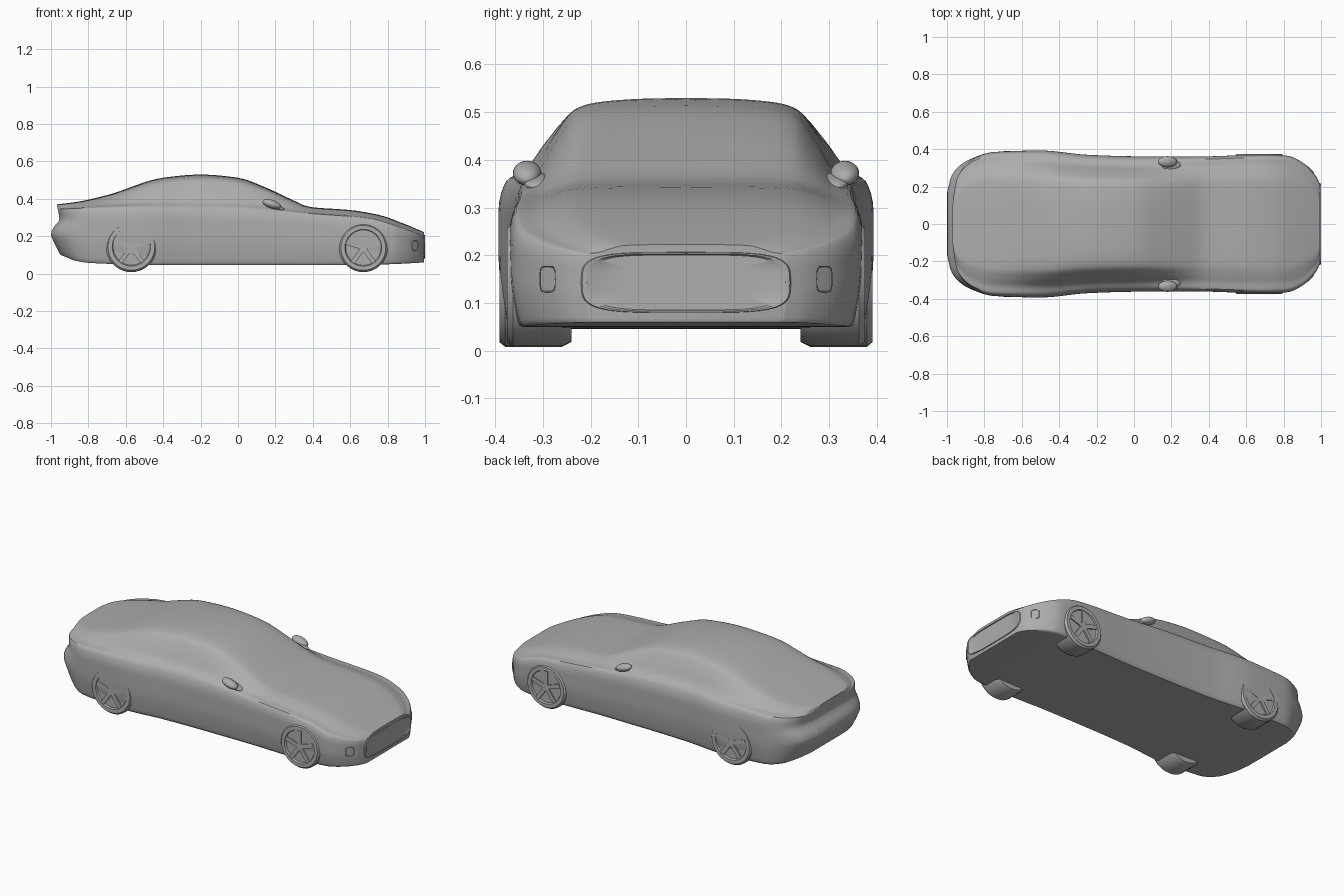
import bpy, bmesh, math
from mathutils import Vector
from mathutils.bvhtree import BVHTree

cube = bpy.data.objects.get("Cube")
if cube:
    bpy.data.objects.remove(cube)

grey = bpy.data.materials.new("plain_grey")
grey.use_nodes = True
grey.diffuse_color = (0.42, 0.42, 0.42, 1)
grey.node_tree.nodes["Principled BSDF"].inputs["Base Color"].default_value = (0.42, 0.42, 0.42, 1)


def finish(name, bm, angle=35):
    bmesh.ops.recalc_face_normals(bm, faces=bm.faces)
    mesh = bpy.data.meshes.new(name)
    bm.to_mesh(mesh)
    bm.free()
    mesh.materials.append(grey)
    obj = bpy.data.objects.new(name, mesh)
    bpy.context.collection.objects.link(obj)
    bpy.ops.object.select_all(action='DESELECT')
    obj.select_set(True)
    bpy.context.view_layer.objects.active = obj
    bpy.ops.object.shade_smooth_by_angle(angle=math.radians(angle))
    return obj


def smooth(points, x):
    """Smooth curve through (position, value) pairs without overshoot."""
    n = len(points)
    x = min(max(x, points[0][0]), points[-1][0])

    def grad(i):
        if i < 1 or i >= n:
            return 0
        return (points[i][1] - points[i - 1][1]) / (points[i][0] - points[i - 1][0])

    def slope(i):
        if i == 0:
            return grad(1)
        if i == n - 1:
            return grad(i)
        a, b = grad(i), grad(i + 1)
        return 2 * a * b / (a + b) if a * b > 0 else 0

    k = next(i for i in range(n - 1) if x <= points[i + 1][0])
    (x0, y0), (x1, y1) = points[k], points[k + 1]
    d = x1 - x0
    t = (x - x0) / d
    return ((1 + 2 * t) * (1 - t) ** 2 * y0 + t * (1 - t) ** 2 * d * slope(k)
            + t * t * (3 - 2 * t) * y1 + t * t * (t - 1) * d * slope(k + 1))


# Body outlines along the length: half width, roofline, shoulder and sill
WIDTH = [(-1, .17), (-.98, .25), (-.94, .305), (-.88, .345), (-.75, .385), (-.5, .393),
         (-.25, .37), (0, .362), (.3, .36), (.7, .37), (.82, .365), (.9, .33), (.97, .26), (1, .2)]
ROOF = [(-1, .37), (-.85, .387), (-.7, .42), (-.4, .513), (-.2, .53), (0, .513), (.15, .46),
        (.3, .39), (.38, .357), (.6, .34), (.75, .315), (.88, .27), (1, .22)]
SHOULDER = [(-1, .345), (-.6, .355), (0, .345), (.4, .32), (.7, .295), (.87, .245), (1, .2)]
SILL = [(-1, .1), (-.9, .068), (-.75, .055), (-.4, .045), (.5, .045), (.8, .05), (1, .06)]
# Tail profile: how far each height sits in from the bumper
TAIL = [(.07, .07), (.11, .045), (.17, .015), (.21, 0), (.25, .015), (.29, .045), (.33, .04), (.37, .03)]


def half_section(x):
    w, top, sh, low = (smooth(c, x) for c in (WIDTH, ROOF, SHOULDER, SILL))
    h, side = top - sh, sh - low
    ctrl = [(0, low), (.5, low), (.93, low), (.975, low + .18 * side), (1, low + .5 * side),
            (1, low + .8 * side), (.96, sh), (.86, sh + .18 * h), (.75, sh + .56 * h),
            (.63, sh + .87 * h), (.5, sh + .95 * h), (.25, sh + .99 * h), (0, top)]
    ys = [(i, c[0] * w) for i, c in enumerate(ctrl)]
    zs = [(i, c[1]) for i, c in enumerate(ctrl)]
    steps = 4 * (len(ctrl) - 1)
    pts = []
    for i in range(steps + 1):
        y, z = smooth(ys, i / 4), smooth(zs, i / 4)
        pull = max(0, (-.8 - x) / .2)
        pts.append(Vector((x + pull * smooth(TAIL, z), y, z)))
    return pts


# Lofted body shell
bm = bmesh.new()
rings = []
COUNT = 70
for i in range(COUNT + 1):
    half = half_section(-math.cos(math.pi * i / COUNT) * .997 - .003)
    left = [bm.verts.new(p) for p in half]
    right = [bm.verts.new((p.x, -p.y, p.z)) for p in half[1:-1]]
    rings.append(left + right[::-1])
size = len(rings[0])
for a, b in zip(rings, rings[1:]):
    for k in range(size):
        m = (k + 1) % size
        bm.faces.new((a[k], a[m], b[m], b[k]))
for ring in (rings[0], rings[-1]):
    for k in range(size // 2):
        quad = [ring[k], ring[k + 1], ring[-k - 1], ring[-k]]
        bm.faces.new(list(dict.fromkeys(quad)))
skin = BVHTree.FromBMesh(bm)
finish("body_shell", bm)


def front_panel(name, cy, cz, ry, rz, rim):
    """Rounded rim and panel draped over the nose."""
    bm = bmesh.new()
    loops = []
    for scale, lift in ((1, -.004), (.98, rim), (.94, rim), (.9, .001), (.6, .001), (.3, .001), (.02, .001)):
        loop = []
        for i in range(48):
            a = math.tau * i / 48
            c, s = math.cos(a), math.sin(a)
            y = cy + ry * scale * math.copysign(abs(c) ** .45, c)
            z = cz + rz * scale * math.copysign(abs(s) ** .55, s)
            hit = skin.ray_cast(Vector((2, y, z)), Vector((-1, 0, 0)))[0]
            loop.append(bm.verts.new((hit.x + lift, y, z)))
        loops.append(loop)
    for a, b in zip(loops, loops[1:]):
        for i in range(48):
            j = (i + 1) % 48
            bm.faces.new((a[i], a[j], b[j], b[i]))
    bm.faces.new(loops[-1])
    finish(name, bm)


front_panel("grille", 0, .143, .222, .064, .005)
for label, s in (("left", 1), ("right", -1)):
    front_panel(label + "_vent", s * .29, .15, .017, .028, .004)


def wheel(name, cx, side, outer, radius):
    """Lathed tyre with a shallow dish and spokes."""
    bm = bmesh.new()
    profile = [(0, .24), (radius - .01, .24), (radius, .26), (radius, outer - .012),
               (radius - .01, outer), (radius * .76, outer), (radius * .72, outer - .009), (0, outer - .009)]
    verts = [bm.verts.new((cx + r, side * y, radius + .008)) for r, y in profile]
    edges = [bm.edges.new(p) for p in zip(verts, verts[1:])]
    hub = Vector((cx, 0, radius + .008))
    bmesh.ops.spin(bm, geom=verts + edges, cent=hub, axis=(0, 1, 0), angle=math.tau, steps=36)
    bmesh.ops.remove_doubles(bm, verts=bm.verts, dist=.0005)
    for k in range(5):
        a = math.tau * k / 5
        d = Vector((math.sin(a), 0, math.cos(a)))
        n = Vector((d.z, 0, -d.x)) * .012
        out = Vector((0, side * outer, 0))
        back = Vector((0, side * (outer - .012), 0))
        flat = [hub + n, hub - n, hub + d * radius * .74 - n, hub + d * radius * .74 + n]
        lower = [bm.verts.new(p + back) for p in flat]
        upper = [bm.verts.new(p + out) for p in flat]
        bm.faces.new(upper)
        for i in range(4):
            j = (i + 1) % 4
            bm.faces.new((lower[i], lower[j], upper[j], upper[i]))
    finish(name, bm)


def mirror(name, side):
    """Door mirror: flattened pod on a short stalk."""
    bm = bmesh.new()
    for centre, scale in (((.18, .333, .372), (.05, .03, .023)), ((.2, .312, .355), (.05, .03, .014))):
        made = bmesh.ops.create_icosphere(bm, subdivisions=3, radius=1)["verts"]
        for v in made:
            v.co = Vector([c + s * q for c, s, q in zip(centre, scale, v.co)])
            v.co.z -= (v.co.x - centre[0]) * .25
            v.co.y *= side
    finish(name, bm)


for label, s in (("left", 1), ("right", -1)):
    wheel("rear_" + label + "_wheel", -.57, s, .391, .135)
    wheel("front_" + label + "_wheel", .67, s, .375, .13)
    mirror(label + "_mirror", s)
